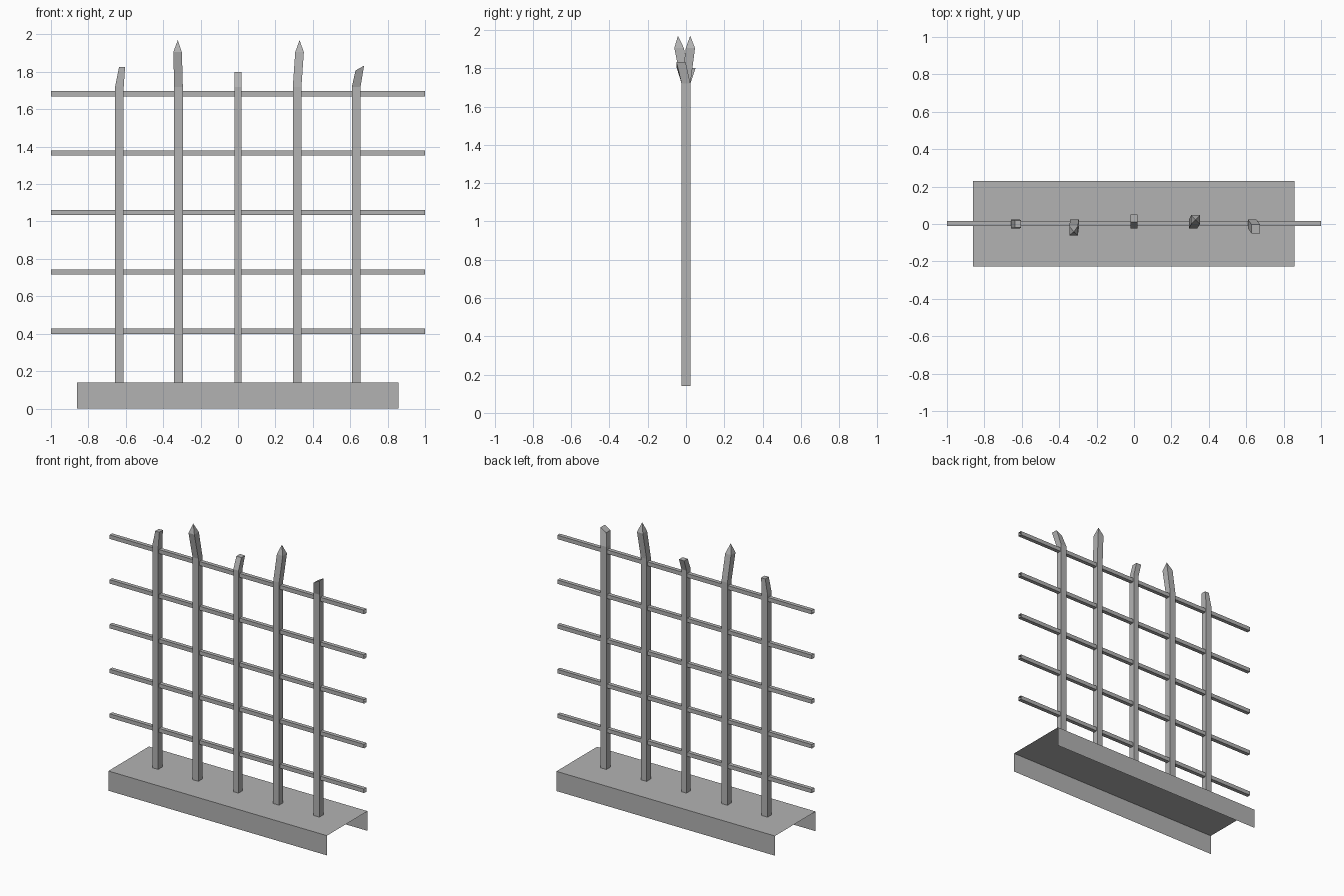
import bpy
import bmesh

if "Cube" in bpy.data.objects:
    bpy.data.objects.remove(bpy.data.objects["Cube"], do_unlink=True)

grey = bpy.data.materials.new("iron grey")
grey.use_nodes = True
colour = (0.45, 0.45, 0.45, 1)
grey.diffuse_color = colour
grey.node_tree.nodes["Principled BSDF"].inputs["Base Color"].default_value = colour


def finish(name, bm):
    bmesh.ops.recalc_face_normals(bm, faces=bm.faces)
    mesh = bpy.data.meshes.new(name)
    bm.to_mesh(mesh)
    bm.free()
    mesh.materials.append(grey)
    obj = bpy.data.objects.new(name, mesh)
    bpy.context.collection.objects.link(obj)
    return obj


def ring(bm, x, y, z, half_x, half_y, slant=0):
    """Rectangular section; slant raises its +x side."""
    corners = ((-1, -1), (1, -1), (1, 1), (-1, 1))
    return [bm.verts.new((x + a * half_x, y + b * half_y, z + a * slant)) for a, b in corners]


def bridge(bm, low, high):
    for i in range(4):
        j = (i + 1) % 4
        bm.faces.new((low[i], low[j], high[j], high[i]))


# Base: a folded sheet, open at the ends and underneath
bm = bmesh.new()
left, right, front, back, top = -0.86, 0.857, -0.226, 0.23, 0.14
profile = ((front, 0), (front, top), (back, top), (back, 0))
rows = [[bm.verts.new((x, y, z)) for y, z in profile] for x in (left, right)]
for i in range(3):
    bm.faces.new((rows[0][i], rows[0][i + 1], rows[1][i + 1], rows[1][i]))
finish("base_channel", bm)

# Horizontal rails: open square tubes
for n in range(5):
    bm = bmesh.new()
    z = 0.413 + n * 0.3175
    ends = [[bm.verts.new((x, 0.002 + b * 0.014, z + c * 0.014))
             for b, c in ((-1, -1), (1, -1), (1, 1), (-1, 1))] for x in (-1, 1)]
    bridge(bm, ends[0], ends[1])
    finish(f"rail_{n + 1}", bm)


# Upright bars with bent ends, either pointed or cut off
def bar(name, x, half, tip, tip_half, slant=0, point=None):
    bm = bmesh.new()
    foot = ring(bm, x, 0, top, half, 0.023)
    bend = ring(bm, x, 0, 1.72, half, 0.023)
    end = ring(bm, *tip, *tip_half, slant)
    bridge(bm, foot, bend)
    bridge(bm, bend, end)
    if point:
        apex = bm.verts.new(point)
        for i in range(4):
            bm.faces.new((end[i], end[(i + 1) % 4], apex))
    else:
        bm.faces.new(end)
    finish(name, bm)


bar("bar_far_right", -0.634, 0.023, (-0.62, 0, 1.825), (0.016, 0.02))
bar("bar_right", -0.318, 0.023, (-0.323, -0.036, 1.905), (0.023, 0.025),
    point=(-0.322, -0.042, 1.97))
bar("bar_middle", 0, 0.02, (0, 0.03, 1.8), (0.02, 0.02))
bar("bar_left", 0.316, 0.023, (0.329, 0.023, 1.905), (0.023, 0.024),
    point=(0.329, 0.022, 1.97))
bar("bar_far_left", 0.632, 0.023, (0.651, -0.026, 1.82), (0.023, 0.024), slant=0.013)
